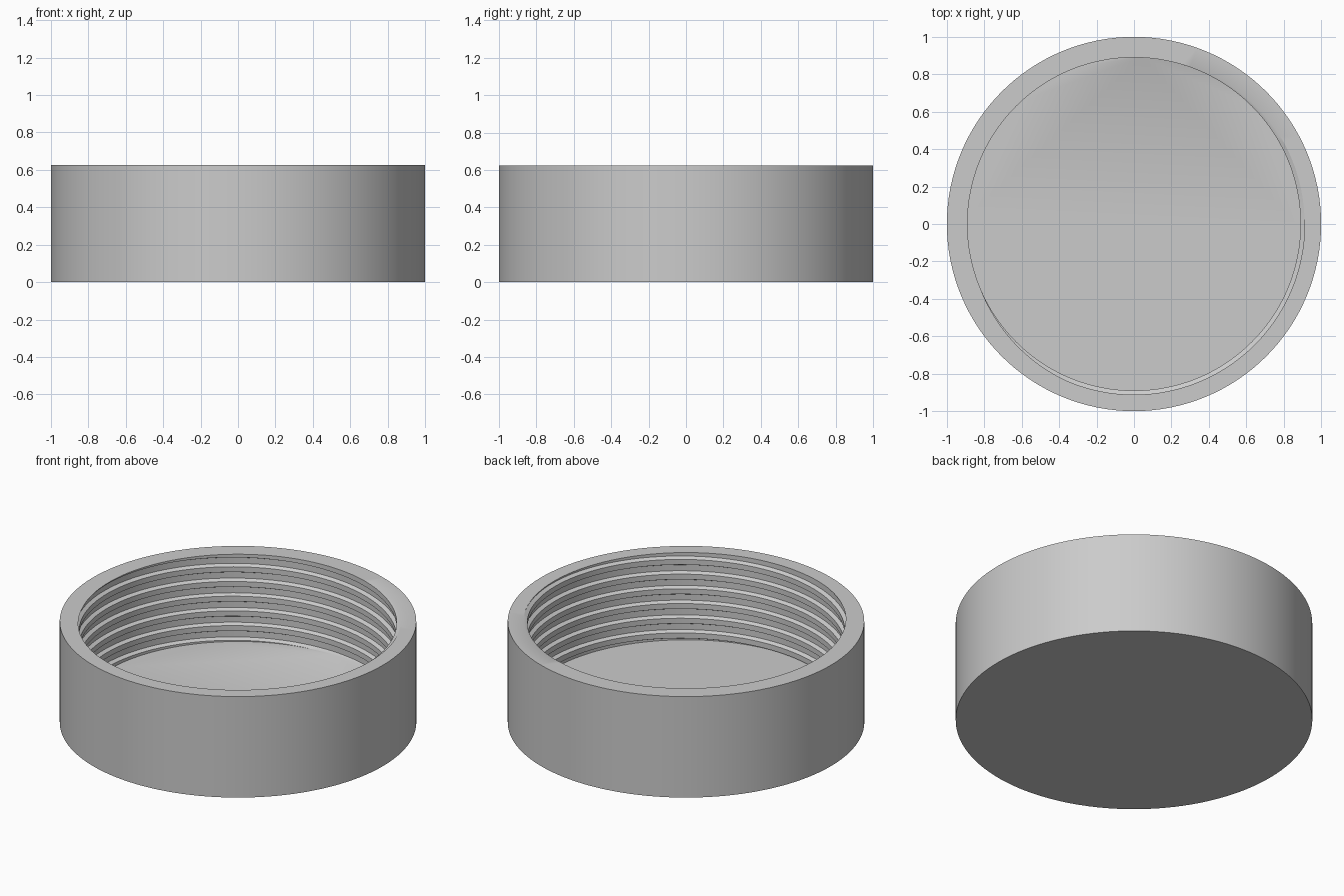
import bpy, bmesh, math

cube = bpy.data.objects.get("Cube")
if cube:
    bpy.data.objects.remove(cube, do_unlink=True)

SEGMENTS = 128
HEIGHT, FLOOR = 0.625, 0.085
OUTER, ROOT, CREST = 1.0, 0.912, 0.89
PITCH = 0.091
# Thread profile over one pitch: (fraction of the pitch, radius)
PROFILE = [(0.0, ROOT), (0.12, CREST), (0.48, CREST), (0.6, ROOT), (1.0, ROOT)]
START = math.radians(30)  # angle where the thread runs out at the rim


def thread_radius(depth_fraction):
    """Wall radius at a depth below the helix, measured in pitches."""
    f = depth_fraction % 1.0
    for (a, ra), (b, rb) in zip(PROFILE, PROFILE[1:]):
        if f <= b:
            return ra + (rb - ra) * (f - a) / (b - a)


def ring_point(bm, radius, angle, z):
    return bm.verts.new((radius * math.cos(angle), radius * math.sin(angle), z))


bm = bmesh.new()
turns = math.ceil((HEIGHT - FLOOR) / PITCH) + 1
steps = [k + f for k in range(-1, turns + 1) for f, _ in PROFILE[:-1]]
columns = []
for i in range(SEGMENTS + 1):
    angle = math.tau * i / SEGMENTS
    rise = (angle - START) / math.tau
    # Outer wall, then the rim and the helical inner wall down to the floor
    column = [ring_point(bm, OUTER, angle, 0), ring_point(bm, OUTER, angle, HEIGHT)]
    for step in steps:
        z = HEIGHT + PITCH * (rise - step)
        z = min(HEIGHT, max(FLOOR, z))
        depth = (HEIGHT - z) / PITCH + rise
        column.append(ring_point(bm, thread_radius(round(depth, 6)), angle, z))
    # Guarantee that every column begins at the rim and ends on the floor
    for index, z in ((2, HEIGHT), (len(column) - 1, FLOOR)):
        depth = (HEIGHT - z) / PITCH + rise
        r = thread_radius(round(depth, 6))
        column[index].co = (r * math.cos(angle), r * math.sin(angle), z)
    columns.append(column)

for left, right in zip(columns, columns[1:]):
    for j in range(len(left) - 1):
        bm.faces.new((left[j], right[j], right[j + 1], left[j + 1]))

# Underside and inner floor
bm.faces.new([c[0] for c in columns[:-1]])
bm.faces.new([c[-1] for c in columns[:-1]])
bmesh.ops.remove_doubles(bm, verts=bm.verts[:], dist=0.00005)
bmesh.ops.recalc_face_normals(bm, faces=bm.faces[:])

mesh = bpy.data.meshes.new("threaded_cap")
bm.to_mesh(mesh)
bm.free()
cap = bpy.data.objects.new("threaded_cap", mesh)
bpy.context.collection.objects.link(cap)

# Plain grey material
grey = bpy.data.materials.new("light_grey")
grey.use_nodes = True
colour = (0.6, 0.6, 0.6, 1.0)
grey.diffuse_color = colour
grey.node_tree.nodes["Principled BSDF"].inputs["Base Color"].default_value = colour
mesh.materials.append(grey)

bpy.ops.object.select_all(action="DESELECT")
cap.select_set(True)
bpy.context.view_layer.objects.active = cap
bpy.ops.object.shade_smooth_by_angle(angle=math.radians(30))
